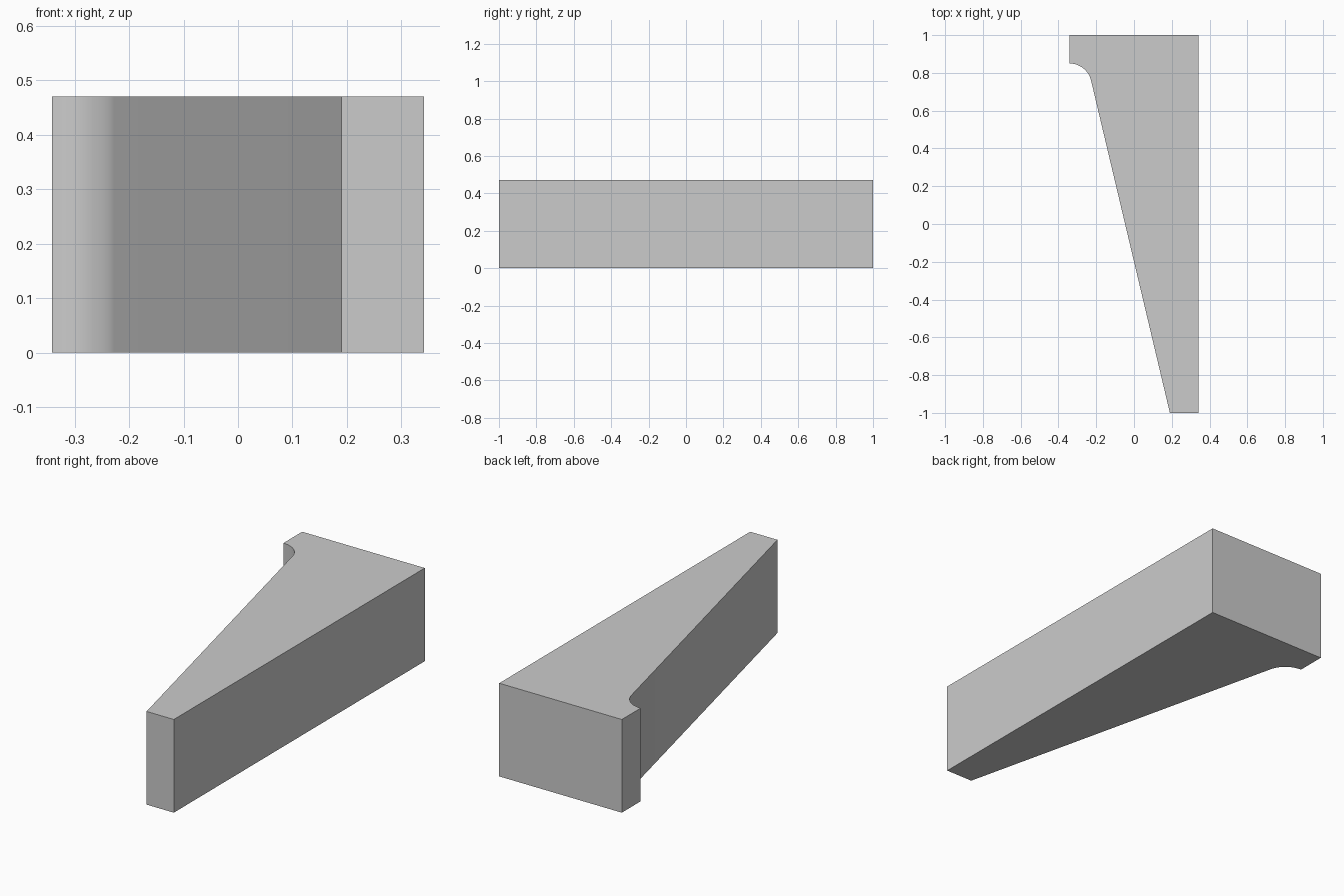
import bpy
import bmesh
import math

cube = bpy.data.objects.get("Cube")
if cube:
    bpy.data.objects.remove(cube, do_unlink=True)

HEIGHT = 0.47
HALF_WIDTH = 0.342
RADIUS = 0.118
STEPS = 16

# Plain grey material
grey = bpy.data.materials.new("plain_grey")
grey.use_nodes = True
colour = (0.6, 0.6, 0.6, 1)
grey.diffuse_color = colour
grey.node_tree.nodes["Principled BSDF"].inputs["Base Color"].default_value = colour

# Bracket outline: straight edge, narrow tip, tapered edge, fillet into the head
outline = [(-HALF_WIDTH, 1), (HALF_WIDTH, 1), (HALF_WIDTH, -1), (0.19, -1)]
start = math.atan2(0.415, 1.76)
centre_y = 0.85 - RADIUS
for i in range(STEPS + 1):
    a = start + (math.pi / 2 - start) * i / STEPS
    outline.append((-HALF_WIDTH + RADIUS * math.cos(a), centre_y + RADIUS * math.sin(a)))

# Extrude the outline upward
bm = bmesh.new()
base = bm.faces.new([bm.verts.new((x, y, 0)) for x, y in outline])
extruded = bmesh.ops.extrude_face_region(bm, geom=[base])
top = [v for v in extruded["geom"] if isinstance(v, bmesh.types.BMVert)]
bmesh.ops.translate(bm, verts=top, vec=(0, 0, HEIGHT))
bmesh.ops.recalc_face_normals(bm, faces=bm.faces)
mesh = bpy.data.meshes.new("tapered_bracket")
bm.to_mesh(mesh)
bm.free()
mesh.materials.append(grey)

bracket = bpy.data.objects.new("tapered_bracket", mesh)
bpy.context.collection.objects.link(bracket)
bpy.context.view_layer.objects.active = bracket
bracket.select_set(True)
bpy.ops.object.shade_smooth_by_angle(angle=math.radians(30))
